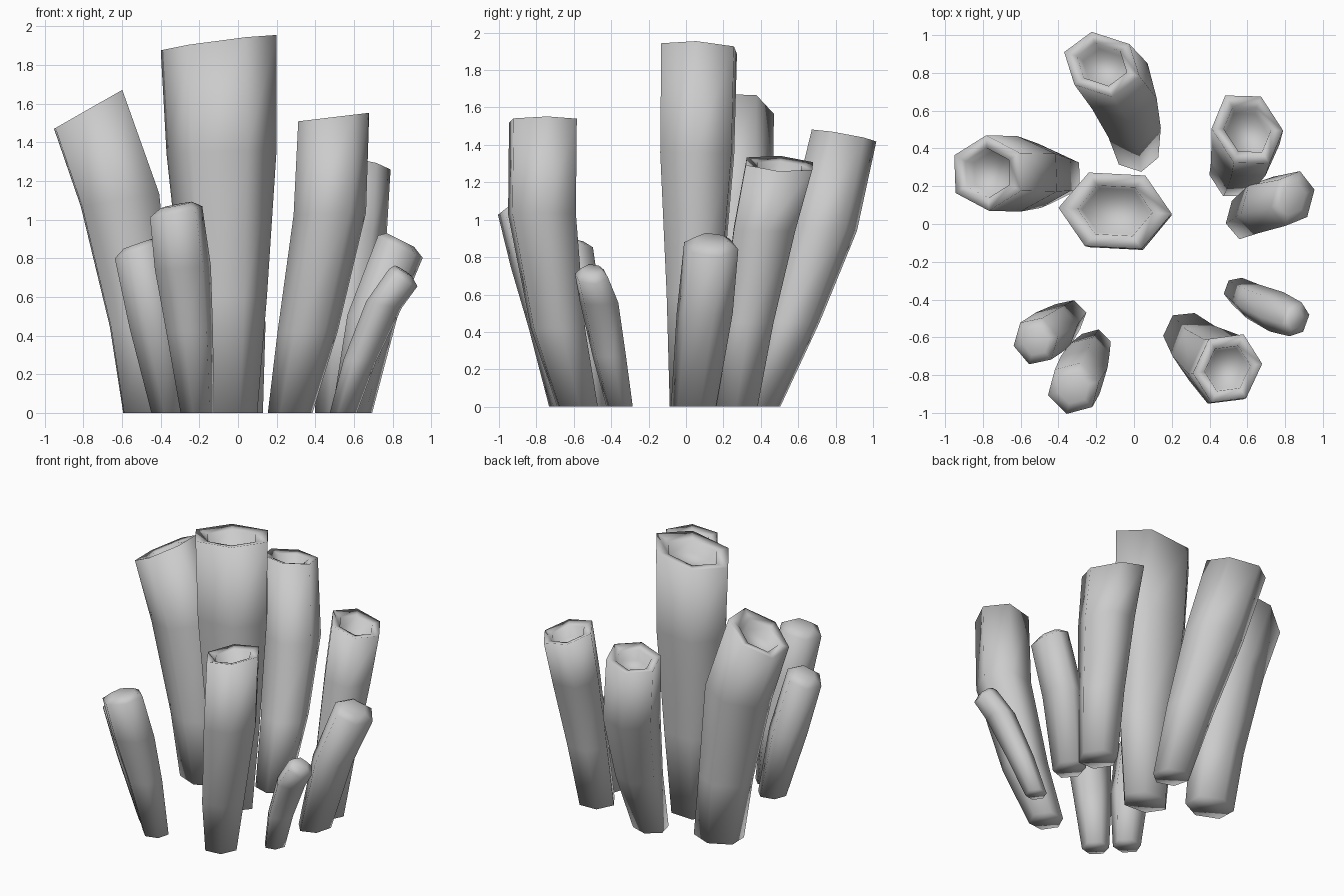
import bpy, bmesh
from math import cos, sin, radians, pi


def ring(bm, st, rot, slope, scale=1.0, lift=0.0):
    """Six-sided ring: centre, half length a, half width b, turned by rot, tilted by slope."""
    x, y, z, a, b = st
    r = radians(rot)
    verts = []
    for i in range(6):
        t = i * pi / 3
        u, v = a * scale * cos(t), b * scale * sin(t)
        dx, dy = u * cos(r) - v * sin(r), u * sin(r) + v * cos(r)
        verts.append(bm.verts.new((x + dx, y + dy,
                                   z + lift + slope[0] * dx + slope[1] * dy)))
    return verts


def tube(name, stations, rot, slope, is_open):
    bm = bmesh.new()
    last = len(stations) - 1
    rings = []
    for i, st in enumerate(stations):
        k = (i / last) ** 3          # tilt grows towards the top
        rings.append(ring(bm, st, rot, (slope[0] * k, slope[1] * k)))
    top = stations[-1]
    if is_open:
        # thick rim, then hollow mouth
        rings.append(ring(bm, top, rot, slope, 0.66, -0.015))
        px, py, pz = (stations[-2][j] - top[j] for j in range(3))
        d = 0.10 / abs(pz)
        pit = (top[0] + px * d, top[1] + py * d, top[2] - 0.10, top[3], top[4])
        rings.append(ring(bm, pit, rot, slope, 0.6))
    else:
        # rounded closed tip
        rings.append(ring(bm, top, rot, slope, 0.6, 0.035))
    for lo, hi in zip(rings, rings[1:]):
        for i in range(6):
            j = (i + 1) % 6
            bm.faces.new((lo[i], lo[j], hi[j], hi[i]))
    bm.faces.new(rings[0][::-1])
    bm.faces.new(rings[-1])
    for f in bm.faces:
        f.smooth = True
    me = bpy.data.meshes.new(name)
    bm.to_mesh(me)
    bm.free()
    bpy.context.collection.objects.link(bpy.data.objects.new(name, me))


# Open tubes: stations are (x, y, z, half length, half width)
tube("centre_tube", [(-0.07, 0.03, 0, 0.17, 0.13), (-0.07, 0.045, 0.6, 0.22, 0.165),
                     (-0.085, 0.06, 1.35, 0.285, 0.22), (-0.10, 0.07, 1.915, 0.30, 0.225)],
     -3, (0.13, -0.05), True)
tube("back_tube", [(0.01, 0.39, 0, 0.125, 0.115), (-0.015, 0.56, 0.45, 0.165, 0.155),
                   (-0.075, 0.73, 0.95, 0.205, 0.185), (-0.17, 0.845, 1.45, 0.21, 0.17)],
     -18, (0.05, -0.17), True)
tube("left_tube", [(-0.44, 0.25, 0, 0.14, 0.175), (-0.50, 0.255, 0.45, 0.17, 0.185),
                   (-0.61, 0.265, 1.1, 0.20, 0.23), (-0.775, 0.27, 1.57, 0.20, 0.20)],
     92, (0.57, 0.0), True)
tube("front_right_tube", [(0.27, -0.58, 0, 0.12, 0.115), (0.36, -0.685, 0.42, 0.16, 0.155),
                          (0.475, -0.77, 1.03, 0.20, 0.185), (0.495, -0.765, 1.53, 0.20, 0.18)],
     65, (0.12, 0.0), True)
tube("back_right_tube", [(0.53, 0.265, 0, 0.135, 0.13), (0.56, 0.33, 0.45, 0.16, 0.15),
                         (0.59, 0.42, 0.95, 0.195, 0.175), (0.60, 0.50, 1.30, 0.215, 0.18)],
     -57, (-0.22, -0.1), True)

# Closed young tubes
tube("right_bud", [(0.59, 0.04, 0, 0.125, 0.105), (0.695, 0.10, 0.5, 0.155, 0.13),
                   (0.84, 0.135, 0.86, 0.15, 0.115)],
     75, (-0.5, 0.0), False)
tube("front_right_bud", [(0.545, -0.355, 0, 0.075, 0.07), (0.63, -0.41, 0.27, 0.095, 0.085),
                         (0.755, -0.465, 0.56, 0.11, 0.09), (0.855, -0.505, 0.70, 0.095, 0.07)],
     70, (-0.65, 0.1), False)
tube("front_left_bud", [(-0.35, -0.49, 0, 0.10, 0.09), (-0.43, -0.56, 0.45, 0.135, 0.125),
                        (-0.52, -0.62, 0.84, 0.12, 0.13)],
     12, (0.35, 0.0), False)
tube("front_bud", [(-0.21, -0.645, 0, 0.09, 0.09), (-0.25, -0.72, 0.42, 0.125, 0.125),
                   (-0.285, -0.80, 0.75, 0.15, 0.14), (-0.32, -0.87, 1.04, 0.14, 0.14)],
     15, (0.2, 0.05), False)
